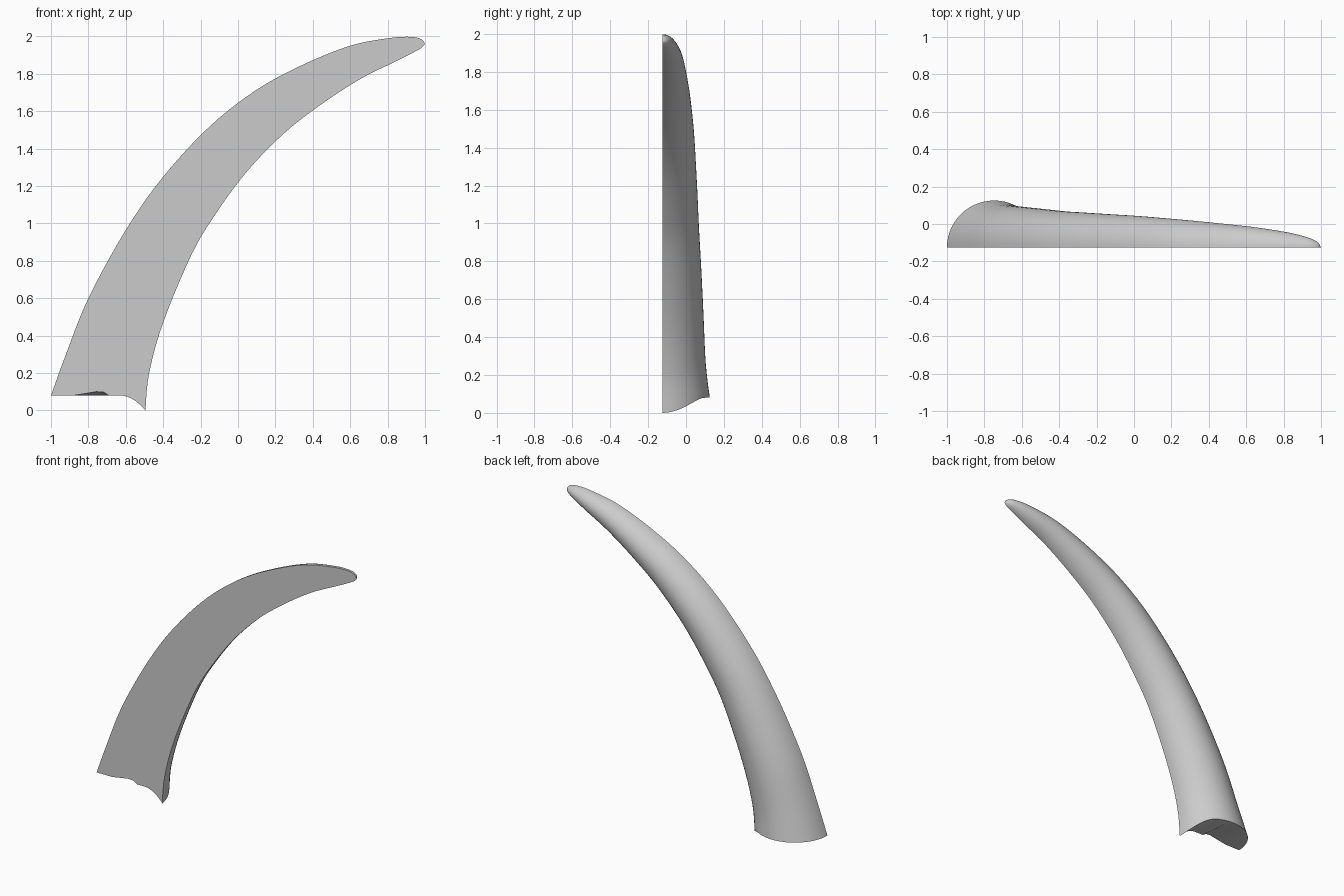
import bpy
import bmesh
from math import cos, sin, pi
from mathutils import Vector

default_cube = bpy.data.objects.get("Cube")
if default_cube:
    bpy.data.objects.remove(default_cube, do_unlink=True)

# Matching points (x, z) along the outer and inner edge, base to tip
OUTER = [(-1, .08), (-.92, .3), (-.8, .6), (-.6, .965), (-.4, 1.25), (-.15, 1.52),
         (.1, 1.715), (.35, 1.85), (.6, 1.95), (.8, 1.99), (.92, 1.998),
         (.98, 1.985), (1, 1.96)]
INNER = [(-.495, 0), (-.475, .2), (-.4, .47), (-.25, .83), (-.12, 1.05), (.05, 1.28),
         (.25, 1.485), (.45, 1.64), (.65, 1.77), (.82, 1.855), (.93, 1.91),
         (.98, 1.938), (1, 1.96)]
FRONT_Y = -.125
STEPS = 5       # rings between two edge points
COLUMNS = 28    # divisions across the half round


def smooth_point(points, u):
    """Point at parameter u on a smooth curve through the points."""
    last = len(points) - 1
    i = min(int(u), last - 1)
    f = u - i
    a, b, c, d = (Vector(points[min(max(k, 0), last)]) for k in range(i - 1, i + 3))
    return b + (c - a) * (f / 2) + (a * 2 - b * 5 + c * 4 - d) * (f * f / 2) \
        + (b * 3 - a - c * 3 + d) * (f ** 3 / 2)


def rim_height(x):
    """Base rim: level, then dropping to a point at the inner edge."""
    return .08 - .08 * max(0, (x + .63) / .135) ** 2


def notch(x):
    """Small chip in the front edge of the base."""
    offset = x + .73
    return .025 * max(0, 1 - (offset / .04 if offset > 0 else -offset / .15))


def ring(bm, u):
    """Front and back rows of vertices across the tusk at parameter u."""
    outer, inner = smooth_point(OUTER, u), smooth_point(INNER, u)
    swell = .98 + .3 * u / (len(OUTER) - 1)
    depth = (outer - inner).length / 2 * swell
    base_blend = max(0, 1 - u / 2) ** 2
    front, back = [], []
    for j in range(COLUMNS + 1):
        angle = pi * j / COLUMNS
        x, z = outer.lerp(inner, (1 - cos(angle)) / 2)
        if base_blend:
            base_x, base_z = Vector(OUTER[0]).lerp(Vector(INNER[0]), (1 - cos(angle)) / 2)
            z += (rim_height(base_x) - base_z) * base_blend
        chip = notch(x) if u == 0 else 0
        front.append(bm.verts.new((x, FRONT_Y, z + chip)))
        back.append(bm.verts.new((x, FRONT_Y + depth * sin(angle), z)))
    return front, back


def bridge(bm, row_a, row_b):
    for j in range(COLUMNS):
        bm.faces.new((row_a[j], row_a[j + 1], row_b[j + 1], row_b[j]))


# Tusk half: flat front, rounded back, capped base
bm = bmesh.new()
count = (len(OUTER) - 1) * STEPS
rings = [ring(bm, k / STEPS) for k in range(count + 1)]
for (front_a, back_a), (front_b, back_b) in zip(rings, rings[1:]):
    bridge(bm, front_a, front_b)
    bridge(bm, back_b, back_a)
bridge(bm, rings[0][1], rings[0][0])
bmesh.ops.remove_doubles(bm, verts=bm.verts, dist=.0005)
bmesh.ops.recalc_face_normals(bm, faces=bm.faces)
mesh = bpy.data.meshes.new("tusk_half")
bm.to_mesh(mesh)
bm.free()
tusk = bpy.data.objects.new("tusk_half", mesh)
bpy.context.collection.objects.link(tusk)

# Plain grey material
grey = bpy.data.materials.new("light_grey")
grey.use_nodes = True
colour = (.6, .6, .6, 1)
grey.diffuse_color = colour
grey.node_tree.nodes["Principled BSDF"].inputs["Base Color"].default_value = colour
mesh.materials.append(grey)

# Smooth back with crisp front and base edges
bpy.ops.object.select_all(action='DESELECT')
tusk.select_set(True)
bpy.context.view_layer.objects.active = tusk
bpy.ops.object.shade_smooth_by_angle(angle=pi / 5)
